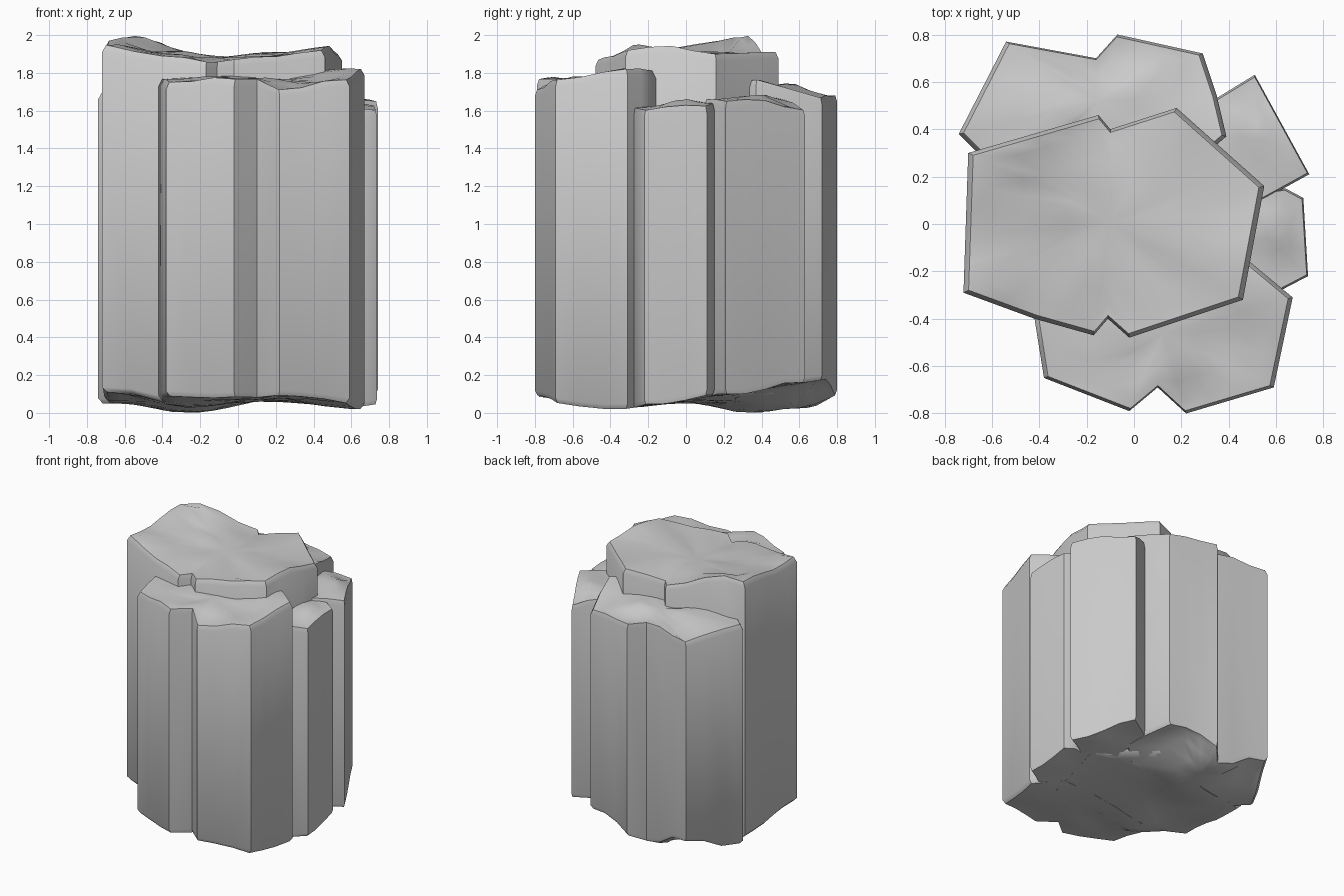
import bpy, bmesh, math
from mathutils import Vector, noise

if "Cube" in bpy.data.objects:
    bpy.data.objects.remove(bpy.data.objects["Cube"])

# Underside heights shared by every column (x, y, z)
BOTTOM = [(-.25, .37, 0), (-.2, .55, .02), (.65, -.35, .02), (.2, -.78, .09), (-.4, -.65, .09),
          (-.7, -.3, .11), (-.74, .38, .05), (-.5, .77, .16), (.2, .78, .18), (.5, .62, .16),
          (.74, .21, .1), (.73, -.2, .05), (0, 0, .06), (0, -.5, .07), (-.22, -.3, .03)]


def height(p, pts):
    """Smooth blend of nearby control heights."""
    total = weight = 0
    for x, y, z in pts:
        w = 1 / ((p.x - x) ** 2 + (p.y - y) ** 2 + .002) ** 1.5
        total += w * z
        weight += w
    return total / weight


def column(name, centre, outline, top):
    c = Vector(centre)
    n = len(outline)
    ring = []
    for i in range(n):                      # subdivide the long sides
        a, b = Vector(outline[i]), Vector(outline[(i + 1) % n])
        k = max(1, round((b - a).length / .13))
        ring += [a.lerp(b, j / k) for j in range(k)]

    bm = bmesh.new()

    def add_ring(scale, pts, drop, bump):
        verts = []
        for p in ring:
            q = c + (p - c) * scale
            wob = noise.noise(Vector((q.x * 6, q.y * 6, bump * 50))) * .02
            z = height(q, pts) + drop + wob * (1 if bump else .4)
            verts.append(bm.verts.new((q.x, q.y, max(0, z))))
        return verts

    # rings from the underside, up the wall, over the rounded rim, into the cap
    rings = [add_ring(s, BOTTOM, 0, .0) for s in (.3, .6, .85, .96)]
    rings.append(add_ring(1, BOTTOM, .025, .0))
    rings.append(add_ring(1, top, -.035, 1))
    rings += [add_ring(s, top, 0, 1) for s in (.965, .85, .6, .3)]
    m = len(ring)
    for lo, hi in zip(rings, rings[1:]):
        for i in range(m):
            j = (i + 1) % m
            bm.faces.new((lo[i], lo[j], hi[j], hi[i]))
    for r, pts in ((rings[0], BOTTOM), (rings[-1], top)):
        v = bm.verts.new((c.x, c.y, height(c, pts)))
        for i in range(m):
            bm.faces.new((r[i], r[(i + 1) % m], v))
    bmesh.ops.recalc_face_normals(bm, faces=bm.faces)
    me = bpy.data.meshes.new(name)
    bm.to_mesh(me)
    bm.free()
    ob = bpy.data.objects.new(name, me)
    bpy.context.collection.objects.link(ob)
    bpy.ops.object.select_all(action='DESELECT')
    ob.select_set(True)
    bpy.context.view_layer.objects.active = ob
    bpy.ops.object.shade_smooth_by_angle(angle=math.radians(45))


# Tall central column
column("centre_column", (-.1, .01),
       [(-.70, .30), (-.15, .46), (-.10, .40), (.18, .49), (.55, .16), (.46, -.32),
        (-.02, -.48), (-.11, -.40), (-.17, -.47), (-.42, -.40), (-.72, -.29)],
       [(-.56, .3, 2.0), (-.7, .28, 1.97), (-.7, -.28, 1.94), (-.4, -.38, 1.89), (-.1, -.4, 1.86),
        (.2, -.4, 1.89), (.45, -.3, 1.92), (.5, -.1, 1.95), (.53, .16, 1.90), (.18, .47, 1.91),
        (-.1, .4, 1.87), (-.1, 0, 1.88), (-.42, .17, 1.91), (.15, .1, 1.90)])
# Front column
column("front_column", (.12, -.46),
       [(-.42, -.40), (-.38, -.65), (-.02, -.79), (.10, -.69), (.22, -.80), (.59, -.69),
        (.67, -.31), (.49, -.16), (.2, -.2), (-.3, -.25)],
       [(-.4, -.62, 1.75), (-.2, -.5, 1.78), (0, -.77, 1.77), (.1, -.6, 1.77), (.22, -.78, 1.72),
        (.35, -.6, 1.74), (.58, -.68, 1.77), (.65, -.32, 1.82), (.5, -.18, 1.81), (0, -.4, 1.78)])
# Back column
column("back_column", (-.15, .52),
       [(-.74, .38), (-.54, .77), (-.16, .70), (-.07, .80), (.29, .72), (.35, .54),
        (.39, .37), (.25, .25), (-.6, .24)],
       [(-.72, .38, 1.69), (-.5, .75, 1.66), (-.15, .7, 1.68), (-.05, .78, 1.68), (.28, .7, 1.68),
        (.38, .38, 1.76), (0, .5, 1.74), (-.4, .45, 1.73)])
# Right rear column
column("right_rear_column", (.5, .36),
       [(.33, .52), (.51, .63), (.74, .21), (.54, .10), (.35, .25)],
       [(.35, .52, 1.66), (.5, .62, 1.61), (.73, .22, 1.65), (.55, .13, 1.66), (.5, .36, 1.68)])
# Right middle column
column("right_middle_column", (.56, -.06),
       [(.42, .12), (.64, .15), (.715, .11), (.735, -.22), (.62, -.28), (.40, -.22)],
       [(.7, .1, 1.63), (.72, -.2, 1.61), (.6, -.26, 1.61), (.55, 0, 1.65), (.64, .14, 1.64)])
